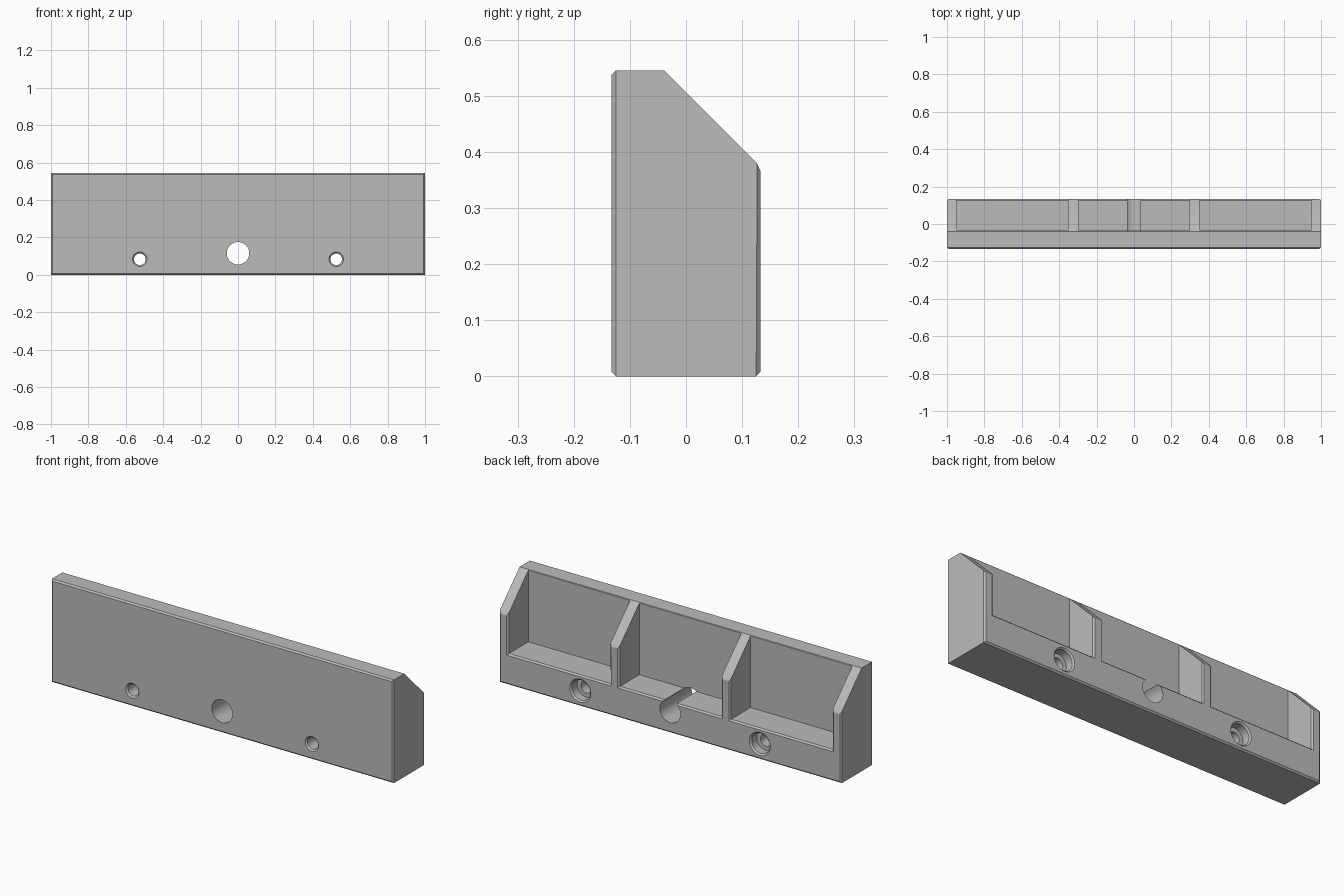
import bpy
import bmesh
import math
from mathutils import Matrix, Vector

cube = bpy.data.objects.get("Cube")
if cube:
    bpy.data.objects.remove(cube, do_unlink=True)

FRONT, BACK, HEIGHT = -0.133, 0.133, 0.545
CHAMFER = 0.008
LEDGE_Z = 0.164

grey = bpy.data.materials.new("mid grey")
grey.use_nodes = True
colour = (0.5, 0.5, 0.5, 1)
grey.diffuse_color = colour
grey.node_tree.nodes["Principled BSDF"].inputs["Base Color"].default_value = colour


def make_object(name, bm):
    bmesh.ops.recalc_face_normals(bm, faces=bm.faces)
    mesh = bpy.data.meshes.new(name)
    bm.to_mesh(mesh)
    bm.free()
    mesh.materials.append(grey)
    obj = bpy.data.objects.new(name, mesh)
    bpy.context.scene.collection.objects.link(obj)
    return obj


def add_box(bm, low, high):
    low, high = Vector(low), Vector(high)
    matrix = Matrix.Translation((low + high) / 2) @ Matrix.Diagonal((*(high - low), 1))
    bmesh.ops.create_cube(bm, size=1, matrix=matrix)


def add_bore(bm, x, z, profile, sides=48):
    """Turned solid along y from (y, radius) pairs."""
    rings = []
    for y, r in profile:
        angles = [2 * math.pi * i / sides for i in range(sides)]
        rings.append([bm.verts.new((x + r * math.cos(a), y, z + r * math.sin(a))) for a in angles])
    for a, b in zip(rings, rings[1:]):
        for i in range(sides):
            j = (i + 1) % sides
            bm.faces.new((a[i], a[j], b[j], b[i]))
    bm.faces.new(rings[0])
    bm.faces.new(rings[-1])


def cut(obj, cutter):
    """Subtract the cutter, then discard it."""
    cutter.hide_render = True
    mod = obj.modifiers.new("cut", "BOOLEAN")
    mod.operation, mod.solver, mod.object = "DIFFERENCE", "EXACT", cutter
    graph = bpy.context.evaluated_depsgraph_get()
    mesh = bpy.data.meshes.new_from_object(obj.evaluated_get(graph))
    obj.modifiers.clear()
    obj.data = mesh
    bpy.data.objects.remove(cutter, do_unlink=True)


# Solid bar with a sloping back shoulder
bm = bmesh.new()
section = [(FRONT, 0), (BACK, 0), (BACK, 0.373), (-0.039, HEIGHT), (FRONT, HEIGHT)]
end = bm.faces.new([bm.verts.new((-1, y, z)) for y, z in section])
swept = bmesh.ops.extrude_face_region(bm, geom=[end])["geom"]
moved = [v for v in swept if isinstance(v, bmesh.types.BMVert)]
bmesh.ops.translate(bm, verts=moved, vec=(2, 0, 0))
bar = make_object("ribbed_bar", bm)

# Three pockets, leaving two end walls and two ribs
bm = bmesh.new()
for x0, x1 in ((-0.947, -0.352), (-0.298, 0.298), (0.352, 0.947)):
    add_box(bm, (x0, -0.036, LEDGE_Z), (x1, 0.3, 0.8))
cut(bar, make_object("pocket_cutter", bm))

# Chamfer the outlines of the front and back faces
bm = bmesh.new()
bm.from_mesh(bar.data)
bmesh.ops.remove_doubles(bm, verts=bm.verts, dist=0.0001)
bmesh.ops.dissolve_limit(bm, angle_limit=0.01, verts=bm.verts, edges=bm.edges)
bm.normal_update()
outline = [e for e in bm.edges if sum(abs(f.normal.y) > 0.99 and
           abs(f.calc_center_median().y) > 0.12 for f in e.link_faces) == 1]
bmesh.ops.bevel(bm, geom=outline, offset=CHAMFER, offset_type="OFFSET",
                segments=1, affect="EDGES")
bm.to_mesh(bar.data)
bm.free()

# Central through hole and two counterbored screw holes
bm = bmesh.new()
add_bore(bm, 0, 0.115, [(-0.2, 0.06), (0.2, 0.06)], sides=64)
for x in (-0.525, 0.525):
    add_bore(bm, x, 0.083, [
        (FRONT - 0.01, 0.049), (FRONT + CHAMFER, 0.031), (BACK - 0.05, 0.031),
        (BACK - 0.05, 0.053), (BACK - CHAMFER, 0.053), (BACK + 0.01, 0.071)])
cut(bar, make_object("hole_cutter", bm))

# Smooth bores, crisp edges
bpy.ops.object.select_all(action="DESELECT")
bar.select_set(True)
bpy.context.view_layer.objects.active = bar
bpy.ops.object.shade_smooth_by_angle(angle=math.radians(25))
